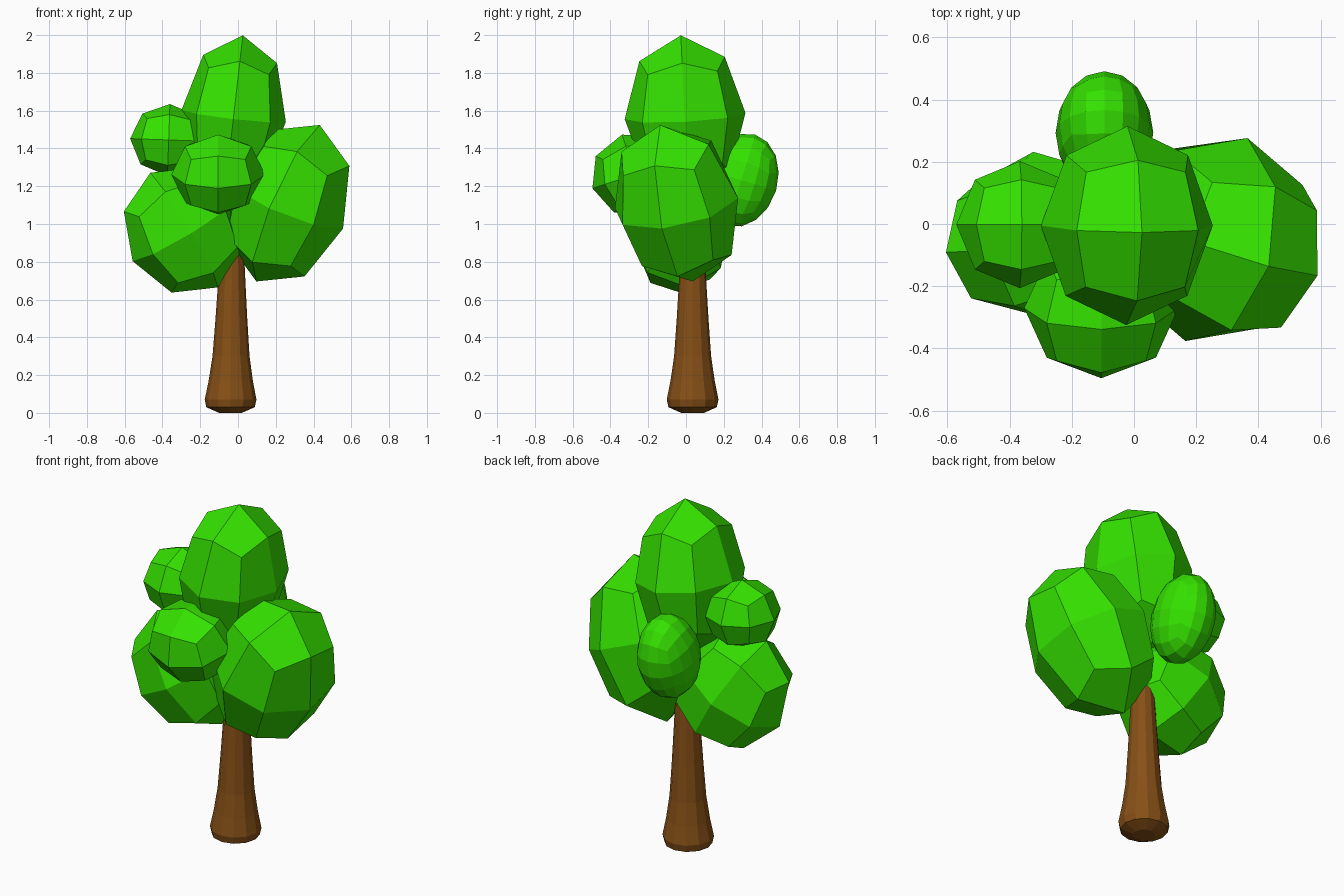
import bpy, bmesh
from math import radians, sin, cos, pi

if "Cube" in bpy.data.objects:
    bpy.data.objects.remove(bpy.data.objects["Cube"])


def material(name, rgb):
    m = bpy.data.materials.new(name)
    m.diffuse_color = (*rgb, 1)
    m.use_nodes = True
    m.node_tree.nodes["Principled BSDF"].inputs["Base Color"].default_value = m.diffuse_color
    return m


LEAF = material("leaf_green", (0.035, 0.76, 0.0))
BARK = material("bark_brown", (0.24, 0.08, 0.008))


def finish(name, bm, mat):
    bmesh.ops.recalc_face_normals(bm, faces=bm.faces)
    me = bpy.data.meshes.new(name)
    bm.to_mesh(me)
    bm.free()
    me.materials.append(mat)
    ob = bpy.data.objects.new(name, me)
    bpy.context.collection.objects.link(ob)
    return ob


# Leaf clump: a cube subdivided into a faceted ball, then stretched and tilted
def clump(name, center, radii, tilt, levels=1):
    bm = bmesh.new()
    bmesh.ops.create_cube(bm, size=2)
    for _ in range(levels):
        bmesh.ops.subdivide_edges(bm, edges=bm.edges[:], cuts=1, use_grid_fill=True)
        for v in bm.verts:
            v.co.normalize()
    ob = finish(name, bm, LEAF)
    ob.location = center
    ob.scale = radii
    ob.rotation_euler = [radians(a) for a in tilt]


clump("top_leaves", (-0.023, -0.005, 1.572), (0.278, 0.32, 0.43), (3, 6.5, 0))
clump("right_leaves", (0.265, -0.05, 1.11), (0.33, 0.342, 0.455), (5, 24, -15))
clump("left_leaves", (-0.285, -0.04, 0.968), (0.32, 0.275, 0.355), (4, -31, 6))
clump("upper_left_leaves", (-0.367, -0.002, 1.445), (0.204, 0.204, 0.19), (0, 2, 0))
clump("front_leaves", (-0.105, -0.27, 1.262), (0.248, 0.237, 0.222), (18, 0, 0))
clump("back_leaves", (-0.095, 0.293, 1.232), (0.157, 0.192, 0.252), (-17, 0, 0), 2)

# Trunk: flared rings (height, radius) leaning very slightly, closed at both ends
PROFILE = [(0, 0.06), (0.03, 0.128), (0.07, 0.137), (0.17, 0.117), (0.3, 0.098),
           (0.5, 0.084), (0.7, 0.072), (1.0, 0.055)]
SIDES = 12
bm = bmesh.new()
rings = []
for z, r in PROFILE:
    cx, cy = -0.04 + 0.01 * z, 0.035
    rings.append([bm.verts.new((cx + r * cos(2 * pi * i / SIDES),
                                cy + r * sin(2 * pi * i / SIDES), z))
                  for i in range(SIDES)])
for a, b in zip(rings, rings[1:]):
    for i in range(SIDES):
        j = (i + 1) % SIDES
        bm.faces.new((a[i], a[j], b[j], b[i]))
bm.faces.new(rings[0][::-1])
bm.faces.new(rings[-1])
finish("trunk", bm, BARK)
